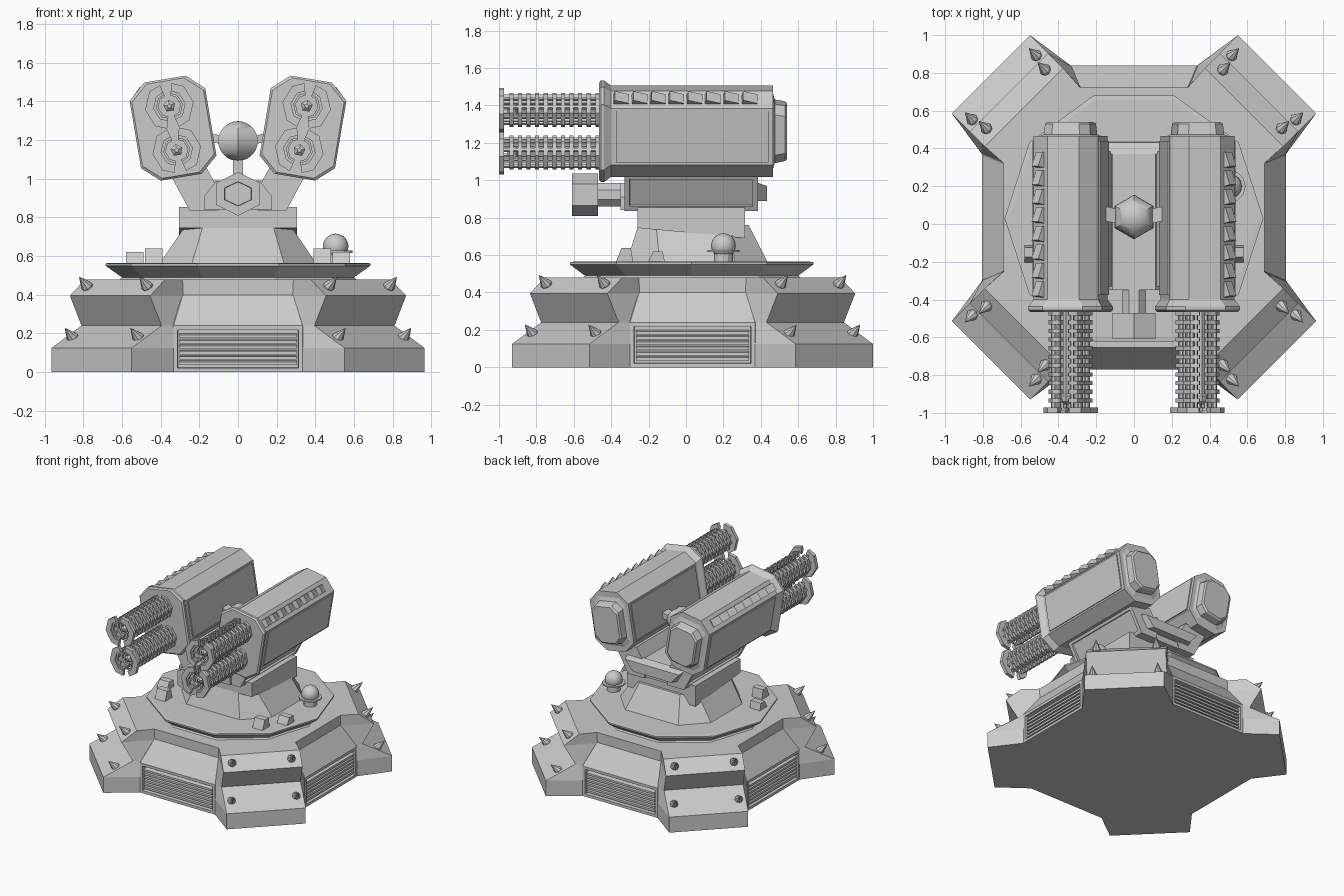
import bpy, bmesh
from math import pi, sin, cos, radians
from mathutils import Matrix, Vector

if "Cube" in bpy.data.objects:
    bpy.data.objects.remove(bpy.data.objects["Cube"])

I = Matrix.Identity(4)
CY = 0.035  # base centre in y


def S(pts, h, axis='z'):
    """2D outline placed at height h along an axis."""
    f = {'z': lambda a, b: (a, b, h), 'y': lambda a, b: (a, h, b), 'x': lambda a, b: (h, a, b)}[axis]
    return [Vector(f(*p)) for p in pts]


def prism(pts, h0, h1, axis='z'):
    return [S(pts, h0, axis), S(pts, h1, axis)]


def box(x0, x1, y0, y1, z0, z1):
    return prism([(x0, y0), (x1, y0), (x1, y1), (x0, y1)], z0, z1)


def ngon(n, r, rot=0.0, c=(0, 0)):
    return [(c[0] + r * cos(rot + 2 * pi * i / n), c[1] + r * sin(rot + 2 * pi * i / n)) for i in range(n)]


def chamfered(hx, hy, ix, iy, c=(0, 0)):
    """Rectangle with cut corners; ix, iy are the half lengths of the straight runs."""
    p = [(hx, -iy), (hx, iy), (ix, hy), (-ix, hy), (-hx, iy), (-hx, -iy), (-ix, -hy), (ix, -hy)]
    return [(c[0] + a, c[1] + b) for a, b in p]


def tf(part, M):
    return [[M @ v for v in s] for s in part]


def add(name, parts, M=I, mirror=False, inset=None, smooth=False):
    """Loft every part (list of sections) into one object."""
    bm = bmesh.new()
    for part in parts:
        rings = [[bm.verts.new(M @ v) for v in s] for s in part]
        n = len(rings[0])
        for a, b in zip(rings, rings[1:]):
            for i in range(n):
                j = (i + 1) % n
                bm.faces.new((a[i], a[j], b[j], b[i]))
        bm.faces.new(rings[0][::-1])
        bm.faces.new(rings[-1])
    bmesh.ops.recalc_face_normals(bm, faces=bm.faces[:])
    if inset:
        pred, thick, depth = inset
        bm.normal_update()
        fs = [f for f in bm.faces if pred(f)]
        bmesh.ops.inset_individual(bm, faces=fs, thickness=thick)
        bmesh.ops.inset_individual(bm, faces=fs, thickness=0.002, depth=depth)
    me = bpy.data.meshes.new(name)
    bm.to_mesh(me)
    bm.free()
    ob = bpy.data.objects.new(name, me)
    bpy.context.collection.objects.link(ob)
    if mirror:
        ob.modifiers.new("mirror", 'MIRROR')
    if smooth:
        bpy.context.view_layer.objects.active = ob
        ob.select_set(True)
        bpy.ops.object.shade_smooth_by_angle(angle=radians(35))
        ob.select_set(False)
    return ob


def ball(rx, rz, n, z, rot=0.0, rings=14):
    return [S(ngon(n, max(rx * sin(pi * i / rings), 0.001), rot), z - rz * cos(pi * i / rings))
            for i in range(rings + 1)]


def turn(k, off=0.0):
    return Matrix.Translation((0, CY, 0)) @ Matrix.Rotation(k * pi / 2 + off, 4, 'Z')


# octagonal base with recessed vent bays on the four straight sides
a8 = 1 / cos(pi / 8)
base = [S(ngon(8, ap * a8, pi / 8), z) for ap, z in ((.805, 0), (.805, .24), (.69, .4), (.69, .48))]
add("base_body", [base], Matrix.Translation((0, CY, 0)),
    inset=(lambda f: abs(f.normal.z) < .1 and max(abs(f.normal.x), abs(f.normal.y)) > .95
           and f.calc_center_median().z < .2, .03, -.035))
add("vent_slats", [tf([S([(.765, z), (.798, z - .006), (.798, z + .01), (.765, z + .018)], y, 'y')
                       for y in (-.303, .303)],
                      turn(k) @ Matrix.Identity(4)) for k in range(4)
                   for z in [.042 + .028 * i for i in range(6)]])

# diagonal feet
foot = []
for d, z, db, wb in ((1.071, 0, .8, .333), (1.071, .125, .8, .333), (.852, .24, .8, .332),
                     (.937, .395, .685, .288), (.824, .48, .685, .285)):
    foot.append(S([(db, -wb), (d, -.293), (d, .293), (db, wb)], z))
add("corner_feet", [tf(foot, turn(k, pi / 4)) for k in range(4)])

# spikes on the feet
spikes = []
for k in range(4):
    for d, z, w in ((.955, .165, .24), (.87, .43, .22)):
        for s in (-1, 1):
            R = Vector((.75, 0, .66)).to_track_quat('Z', 'Y').to_matrix().to_4x4()
            cone = [S(ngon(8, r), h) for r, h in ((.026, -.01), (.031, .025), (.001, .095))]
            spikes.append(tf(cone, turn(k, pi / 4) @ Matrix.Translation((d, s * w, z)) @ R))
add("foot_spikes", spikes)

# turntable
add("turntable", [[S(ngon(10, r), z) for r, z in ((.62, .47), (.6, .49), (.685, .55), (.685, .562), (.66, .565))]],
    Matrix.Translation((0, CY - .005, 0)))
add("deck_wedges", [
    prism([(y, .55), (y + .1, .55), (y + .085, .55 + h), (y + .035, .55 + h)], x, x + .09, 'x')
    for x, y, h in ((.39, -.38, .088), (.49, -.21, .07))], mirror=True)

# dome sensor
D = Matrix.Translation((.505, .2, 0))
add("sensor_collar", [prism(ngon(12, .05), .55, .64), prism(ngon(12, .086), .617, .628)], D)
add("sensor_dome", [ball(.066, .066, 16, .65)], D, smooth=True)

# pedestal and yoke
add("pedestal", [[S(chamfered(.41, .38, .24, .2, (0, .06)), .555),
                  S(chamfered(.27, .295, .18, .2, (0, .04)), .76)]])
add("yoke_block", [prism([(-.26, .855), (.315, .855), (.315, .69), (.12, .71), (-.26, .745)], -.305, .305, 'x')])
add("yoke_arms", [prism([(.1, .835), (.25, .835), (.355, 1.03), (.17, 1.07), (.115, .97)], -.33, .385, 'y')],
    mirror=True, inset=(lambda f: f.normal.x > .7 and abs(f.normal.y) < .1, .04, -.015))
add("yoke_core", [prism([(-.175, .84), (.175, .84), (.175, .91), (.115, .985), (-.115, .985), (-.175, .91)],
                        -.35, .37, 'y'),
                  [S([(-.2, .89), (.2, .89), (.26, .99), (-.26, .99)], .37, 'y'),
                   S([(-.17, .89), (.17, .89), (.24, .97), (-.24, .97)], .432, 'y')]])

# central stub cannon
hexa = [(x, .922 + z * .87) for x, z in ngon(6, .13, pi / 6)]
add("stub_cannon", [prism(hexa, -.61, -.47, 'y')],
    inset=(lambda f: f.normal.y < -.9, .05, -.04))
add("stub_cannon_neck", [prism(ngon(8, .068, pi / 8, (0, .922)), -.48, -.34, 'y')])

# central ball with post and side links
add("ball_post", [box(-.025, .025, .01, .06, .97, 1.12)])
add("centre_ball", [ball(.118, .103, 6, 1.195, pi / 2)], Matrix.Translation((0, .037, 0)), smooth=True)
add("ball_links", [[S([(-.0, 1.175), (.075, 1.175), (.075, 1.215), (0, 1.215)], .07, 'x'),
                    S([(.02, 1.2), (.1, 1.2), (.1, 1.25), (.02, 1.25)], .18, 'x')]], mirror=True)

# gun pods: local x across, y along, z up, tilted outwards
P = Matrix.Translation((.336, 0, 1.262)) @ Matrix.Rotation(radians(9.5), 4, 'Y')
pod = [S(chamfered(hx, hz, hx - .09, hz - .08), y, 'y') for hx, hz, y in
       ((.188, .247, -.465), (.198, .257, -.455), (.198, .257, -.438), (.174, .233, -.4), (.174, .233, .465))]
cap = [S(chamfered(hx, hz, hx - .05, hz - .05), y, 'y') for hx, hz, y in
       ((.15, .205, .46), (.125, .16, .475), (.12, .15, .53), (.11, .14, .54))]
add("gun_pod", [pod, cap], P, mirror=True)
add("pod_side_panels", [box(s * .17, s * .182, -.375, .44, -.14, .14) for s in (-1, 1)], P, mirror=True)

# row of teeth along the outer upper edge of each pod
T = P @ Matrix.Translation((.129, 0, .193)) @ Matrix.Rotation(radians(45), 4, 'Y')
add("pod_teeth", [prism([(y, -.01), (y + .085, -.01), (y + .085, .008), (y + .01, .036)], -.03, .03, 'x')
                  for y in [-.39 + .098 * i for i in range(8)]], T, mirror=True)


def half_ring(ro, ri, y0, y1, c, s):
    """Half of an octagonal ring, open at top and bottom."""
    ang = [(-75, .932), (-45, 1), (0, 1), (45, 1), (75, .932)]
    sect = []
    for a, k in ang:
        ca, sa = cos(radians(a)) * s * k, sin(radians(a)) * k
        sect.append([Vector((r * ca, y, c + r * sa)) for r, y in ((ro, y0), (ro, y1), (ri, y1), (ri, y0))])
    return sect


# barrels: cooling rings, muzzle rings, rods and a pointed core
rings, muzzles, rods, cores = [], [], [], []
for c in (-.116, .116):
    for s in (-1, 1):
        rings += [half_ring(.098, .058, -.945 + .046 * i, -.923 + .046 * i, c, s) for i in range(11)]
        muzzles.append(half_ring(.127, .082, -1.0, -.972, c, s))
        muzzles.append(half_ring(.09, .068, -.99, -.975, c, s))
    for a in (-60, -20, 20, 60, 120, 160, 200, 240):
        q = (.076 * cos(radians(a)), c + .076 * sin(radians(a)))
        rods.append(prism(ngon(5, .011, 0, q), -.985, -.45, 'y'))
    cores.append([S(ngon(5, r, pi / 2, (0, c)), y, 'y') for r, y in
                  ((.012, -.955), (.032, -.94), (.032, -.91), (.022, -.9), (.022, -.45))])
add("barrel_rings", rings, P, mirror=True)
add("muzzle_rings", muzzles, P, mirror=True)
add("barrel_rods", rods, P, mirror=True)
add("barrel_cores", cores, P, mirror=True)
